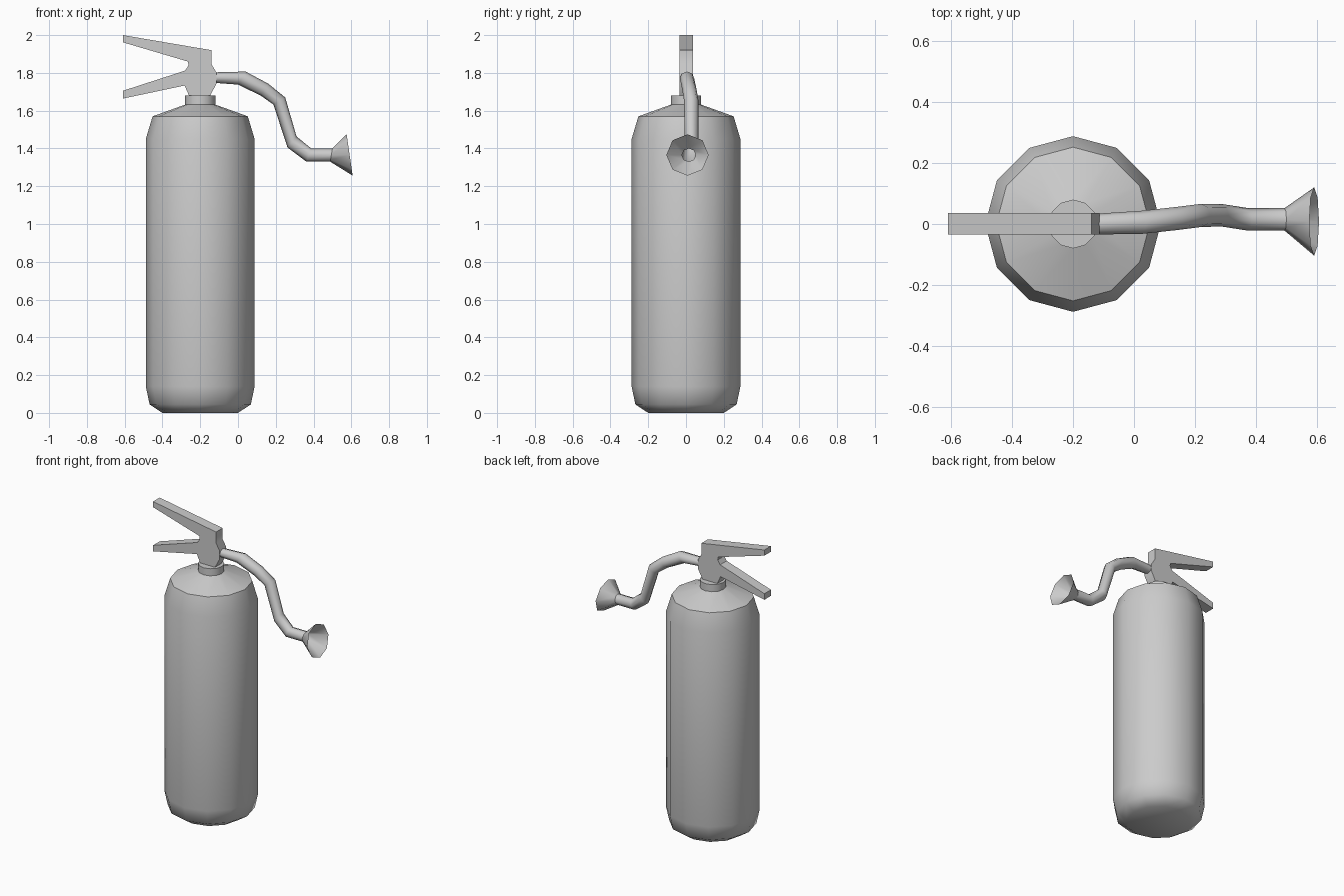
import bpy, bmesh
from math import sin, cos, pi, radians

if "Cube" in bpy.data.objects:
    bpy.data.objects.remove(bpy.data.objects["Cube"])

CX = -0.2  # cylinder axis


def finish(name, bm, angle):
    bmesh.ops.recalc_face_normals(bm, faces=bm.faces)
    me = bpy.data.meshes.new(name)
    bm.to_mesh(me)
    bm.free()
    ob = bpy.data.objects.new(name, me)
    bpy.context.collection.objects.link(ob)
    bpy.ops.object.select_all(action='DESELECT')
    ob.select_set(True)
    bpy.context.view_layer.objects.active = ob
    bpy.ops.object.shade_smooth_by_angle(angle=radians(angle))
    return ob


def loft(name, rings, caps, angle):
    """Skin a list of closed point rings."""
    bm = bmesh.new()
    rows = [[bm.verts.new(p) for p in ring] for ring in rings]
    n = len(rows[0])
    for a, b in zip(rows, rows[1:]):
        for i in range(n):
            j = (i + 1) % n
            bm.faces.new((a[i], a[j], b[j], b[i]))
    if caps:
        bm.faces.new(rows[0])
        bm.faces.new(rows[-1])
    return finish(name, bm, angle)


def lathe(name, profile, sides, angle):
    return loft(name, [[(CX + r * cos(2 * pi * i / sides), r * sin(2 * pi * i / sides), z)
                        for i in range(sides)] for r, z in profile], True, angle)


def tube_ring(x1, z1, x2, z2, y, ry, sides=8):
    """Oval ring given its upper and lower points in the side plane."""
    cx, cz, ux, uz = (x1 + x2) / 2, (z1 + z2) / 2, (x1 - x2) / 2, (z1 - z2) / 2
    ts = [2 * pi * i / sides for i in range(sides)]
    return [(cx + ux * cos(t), y + ry * sin(t), cz + uz * cos(t)) for t in ts]


# Tank with shoulder and neck
lathe("tank", [(0.2, 0.0), (0.268, 0.045), (0.288, 0.14), (0.288, 1.45),
               (0.252, 1.57), (0.08, 1.632), (0.08, 1.68)], 12, 50)

# Valve block with carrying handle and squeeze lever, one flat extruded outline
outline = [(-0.61, 2.0), (-0.14, 1.92), (-0.14, 1.845), (-0.113, 1.80), (-0.113, 1.745),
           (-0.15, 1.675), (-0.257, 1.675), (-0.283, 1.733), (-0.61, 1.664), (-0.61, 1.705),
           (-0.28, 1.812), (-0.262, 1.84), (-0.265, 1.86), (-0.61, 1.962)]
loft("valve_and_handles", [[(x, y, z) for x, z in outline] for y in (-0.034, 0.036)], True, 35)

# Hose: upper x, z / lower x, z / y centre / y radius
hose = [(-0.12, 1.803, -0.12, 1.747, 0.0, 0.034),
        (0.04, 1.807, 0.0, 1.738, 0.005, 0.038),
        (0.16, 1.743, 0.12, 1.68, 0.018, 0.038),
        (0.25, 1.67, 0.188, 1.632, 0.028, 0.038),
        (0.31, 1.463, 0.262, 1.405, 0.029, 0.037),
        (0.388, 1.4, 0.362, 1.33, 0.015, 0.037),
        (0.5, 1.4, 0.488, 1.33, 0.015, 0.037)]
loft("hose", [tube_ring(*h) for h in hose], False, 60)

# Flared nozzle horn, open at the mouth
horn = [hose[-1], (0.575, 1.475, 0.607, 1.256, 0.008, 0.112)]
loft("horn", [tube_ring(*h) for h in horn], False, 60)
